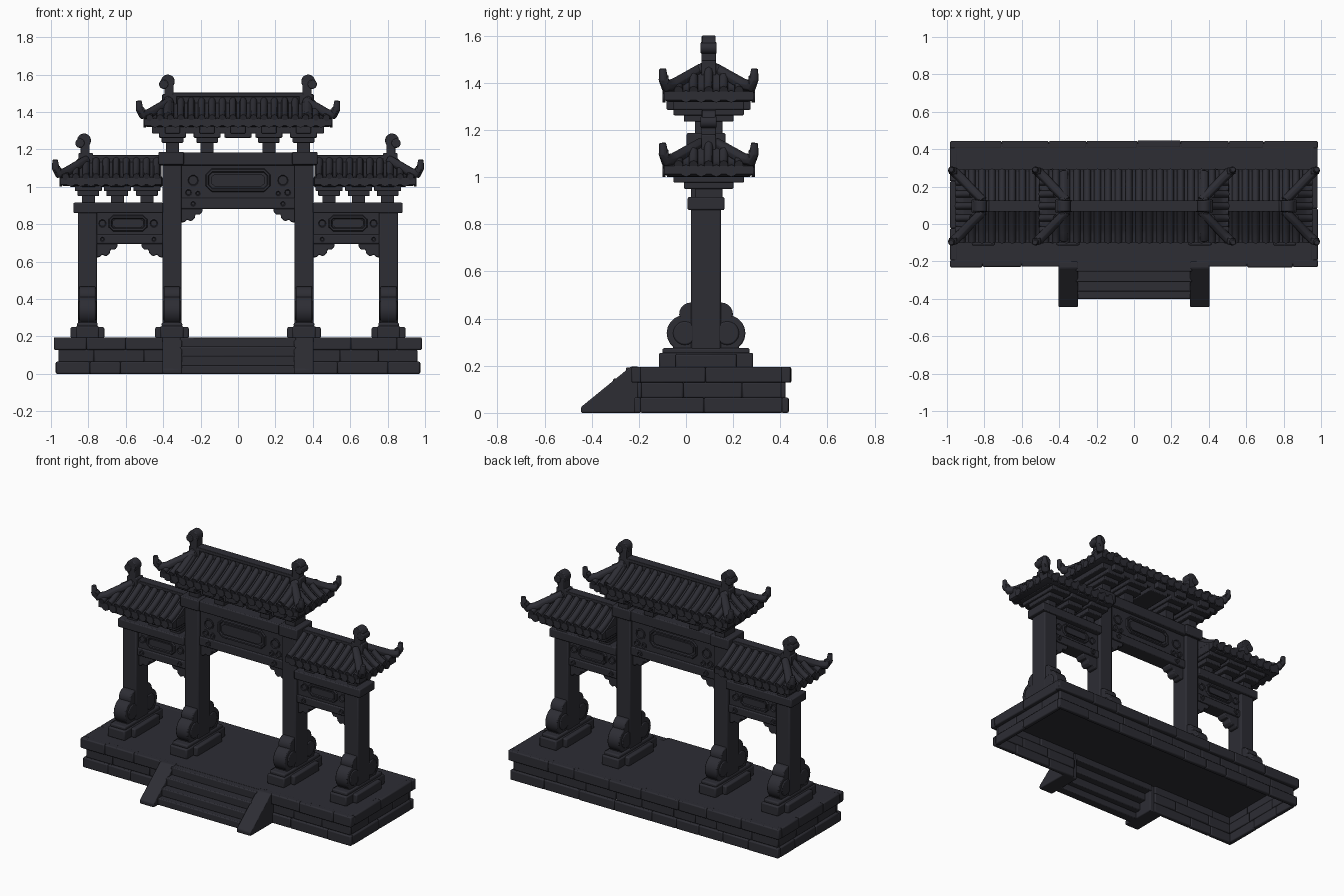
import bpy, bmesh, math, random
from mathutils import Vector

if "Cube" in bpy.data.objects:
    bpy.data.objects.remove(bpy.data.objects["Cube"])
random.seed(4)

stone = bpy.data.materials.new("dark_slate_stone")
stone.diffuse_color = (0.026, 0.026, 0.034, 1)
stone.use_nodes = True
stone.node_tree.nodes["Principled BSDF"].inputs["Base Color"].default_value = stone.diffuse_color
CY, RY = 0.085, 0.096          # depth centre of columns / of roofs


def finish(bm, name, bevel=0.006, angle=35):
    bmesh.ops.recalc_face_normals(bm, faces=bm.faces)
    me = bpy.data.meshes.new(name)
    bm.to_mesh(me)
    bm.free()
    ob = bpy.data.objects.new(name, me)
    bpy.context.collection.objects.link(ob)
    me.materials.append(stone)
    if bevel:
        m = ob.modifiers.new("worn_edges", 'BEVEL')
        m.width, m.segments, m.limit_method = bevel, 2, 'ANGLE'
    bpy.ops.object.select_all(action='DESELECT')
    ob.select_set(True)
    bpy.context.view_layer.objects.active = ob
    bpy.ops.object.shade_smooth_by_angle(angle=math.radians(angle))
    return ob


def loft(bm, rings):
    vs = [[bm.verts.new(p) for p in r] for r in rings]
    n = len(vs[0])
    for a, b in zip(vs, vs[1:]):
        for i in range(n):
            bm.faces.new((a[i], a[(i + 1) % n], b[(i + 1) % n], b[i]))
    bm.faces.new(vs[0])
    bm.faces.new(vs[-1])


def prism(bm, prof, axis, a, b):
    put = (lambda p, k: (k, p[0], p[1])) if axis == 'x' else (lambda p, k: (p[0], k, p[1]))
    loft(bm, [[put(p, k) for p in prof] for k in (a, b)])


def box(bm, x0, x1, y0, y1, z0, z1):
    prism(bm, [(y0, z0), (y1, z0), (y1, z1), (y0, z1)], 'x', x0, x1)


def disc(bm, u, v, r, axis, a, b, n=20):
    prism(bm, [(u + r * math.cos(2 * math.pi * i / n), v + r * math.sin(2 * math.pi * i / n))
               for i in range(n)], axis, a, b)


def tube(bm, pts, radii, n=8, ref=(0, 0, 1), closed=False):
    pts = [Vector(p) for p in pts]
    if closed:
        pts = pts + pts[:2]
    rings = []
    for i, p in enumerate(pts):
        t = (pts[min(i + 1, len(pts) - 1)] - pts[max(i - 1, 0)]).normalized()
        s = t.cross(Vector(ref)).normalized()
        w = s.cross(t)
        r = radii[i] if isinstance(radii, list) else radii
        rings.append([p + r * (math.cos(2 * math.pi * k / n) * s + math.sin(2 * math.pi * k / n) * w)
                      for k in range(n)])
    loft(bm, rings)


# platform: thin rings of worn stones under a slab, hollow underneath and open behind the steps
def cuts(a, b):
    c = [a]
    while b - c[-1] > 0.36:
        c.append(c[-1] + random.uniform(0.15, 0.28))
    return c + [b]


bm = bmesh.new()
for z0, z1, inset, th in ((0, 0.065, 0.01, 0.03), (0.062, 0.13, 0.024, 0.02), (0.128, 0.195, 0, 0.04)):
    X, Y0, Y1 = 0.983 - inset, -0.23 + inset, 0.445 - inset
    for y0, runs in ((Y0, ((-X, -0.33), (0.33, X))), (Y1 - th, ((-X, X),))):
        for run in runs:
            c = cuts(*run)
            for a, b in zip(c, c[1:]):
                j = random.uniform(-0.002, 0.002)
                box(bm, a, b, y0 + j, y0 + th + j, z0, z1)
    for x0 in (-X, X - th):
        c = cuts(Y0 + th - 0.005, Y1 - th + 0.005)
        for a, b in zip(c, c[1:]):
            j = random.uniform(-0.002, 0.002)
            box(bm, x0 + j, x0 + th + j, a, b, z0, z1)
finish(bm, "platform_stones", 0.007)
bm = bmesh.new()
box(bm, -0.96, 0.96, -0.215, 0.43, 0.18, 0.194)
finish(bm, "platform_slab", 0)

# steps and their sloping side walls
bm = bmesh.new()
for z, y in ((0.045, -0.4), (0.095, -0.36), (0.145, -0.31), (0.193, -0.255)):
    box(bm, -0.31, 0.31, y, y + 0.06, z - 0.053 if z > 0.05 else 0, z)
finish(bm, "steps")
bm = bmesh.new()
for s in (-1, 1):
    prism(bm, [(-0.445, 0), (-0.445, 0.025), (-0.235, 0.196), (-0.2, 0.196), (-0.2, 0)],
          'x', s * 0.3, s * 0.403)
finish(bm, "step_side_walls")

# columns with plinths and drum stones
cols, bases, drums = bmesh.new(), bmesh.new(), bmesh.new()
for x, top in ((-0.805, 0.9), (-0.353, 1.17), (0.353, 1.17), (0.805, 0.9)):
    box(cols, x - 0.051, x + 0.051, CY - 0.063, CY + 0.063, 0.19, top)
    box(bases, x - 0.09, x + 0.09, CY - 0.13, CY + 0.13, 0.19, 0.25)
    box(bases, x - 0.062, x + 0.062, CY - 0.2, CY + 0.2, 0.19, 0.255)
    box(bases, x - 0.055, x + 0.055, CY - 0.185, CY + 0.185, 0.25, 0.275)
    for s in (-1, 1):
        disc(drums, CY + s * 0.09, 0.338, 0.077, 'x', x - 0.043, x + 0.043)
        disc(drums, CY + s * 0.09, 0.338, 0.05, 'x', x - 0.049, x + 0.049)
        disc(drums, CY + s * 0.064, 0.418, 0.05, 'x', x - 0.043, x + 0.043)
        box(drums, x - 0.043, x + 0.043, CY, CY + s * 0.14, 0.27, 0.32)
finish(cols, "columns", 0.008)
finish(bases, "column_plinths", 0.008)
finish(drums, "drum_stones")

# lintel panels, cap beams and carved plaques
bm, carve, brk = bmesh.new(), bmesh.new(), bmesh.new()
box(bm, -0.42, 0.42, CY - 0.07, CY + 0.07, 1.115, 1.183)
box(bm, -0.31, 0.31, CY - 0.042, CY + 0.042, 0.93, 1.12)
box(bm, -0.31, 0.31, CY - 0.052, CY + 0.052, 0.882, 0.94)
for s in (-1, 1):
    box(bm, s * 0.29, s * 0.425, CY - 0.082, CY + 0.082, 1.118, 1.187)
    box(bm, s * 0.4, s * 0.88, CY - 0.078, CY + 0.078, 0.86, 0.915)
    box(bm, s * 0.4, s * 0.76, CY - 0.04, CY + 0.04, 0.74, 0.87)
    box(bm, s * 0.4, s * 0.76, CY - 0.05, CY + 0.05, 0.695, 0.745)
finish(bm, "lintels")


def plaque(x, z, w, h, y):
    c = h * 0.5
    p = [(x - w + c, z - h), (x + w - c, z - h), (x + w, z - h + c), (x + w, z + h - c),
         (x + w - c, z + h), (x - w + c, z + h), (x - w, z + h - c), (x - w, z - h + c)]
    tube(carve, [(a, y, b) for a, b in p], 0.01, 6, (0, 1, 0), True)
    prism(carve, [(x + (a - x) * 0.88, z + (b - z) * 0.65) for a, b in p], 'y', y - 0.007, y + 0.007)


for f in (-1, 1):
    plaque(0, 1.035, 0.165, 0.052, CY + f * 0.044)
    for s in (-1, 1):
        plaque(s * 0.588, 0.805, 0.095, 0.034, CY + f * 0.042)
        for x, z, r, d in ((0.24, 1.035, 0.03, 0.044), (0.265, 0.97, 0.018, 0.044), (0.215, 0.965, 0.014, 0.044),
                           (0.24, 0.91, 0.014, 0.053), (0.45, 0.805, 0.022, 0.042), (0.725, 0.805, 0.022, 0.042),
                           (0.45, 0.72, 0.013, 0.051), (0.725, 0.72, 0.013, 0.051)):
            ring = [(s * x + r * math.cos(k * 0.628), CY + f * d, z + r * math.sin(k * 0.628)) for k in range(10)]
            tube(carve, ring, 0.006, 5, (0, 1, 0), True)
finish(carve, "carved_plaques", 0)

# scalloped corner brackets under the lintels
prof = [(-0.01, 0.01), (0.11, 0.01), (0.113, -0.015), (0.1, -0.033), (0.075, -0.033), (0.07, -0.055),
        (0.05, -0.07), (0.03, -0.06), (0.015, -0.075), (-0.01, -0.075)]
for s in (-1, 1):
    for x, z, d in ((0.302, 0.885, -1), (0.404, 0.698, 1), (0.756, 0.698, -1)):
        prism(brk, [(s * (x + d * u), z + v) for u, v in prof], 'y', CY - 0.035, CY + 0.035)
finish(brk, "corner_brackets", 0.005)

# stepped roof brackets
bm = bmesh.new()
for dz, xs, x0, x1 in ((0, (-0.35, -0.165, 0, 0.165, 0.35), -0.46, 0.46),
                       (-0.285, (-0.8, -0.645, -0.487), -0.9, -0.405),
                       (-0.285, (0.8, 0.645, 0.487), 0.405, 0.9)):
    box(bm, x0, x1, RY - 0.15, RY + 0.15, 1.285 + dz, 1.34 + dz)
    for x in xs:
        for w, d, z0, z1 in ((0.035, 0.058, 1.18, 1.24), (0.058, 0.105, 1.235, 1.27), (0.072, 0.15, 1.262, 1.295),
                             (0.04, 0.178, 1.285, 1.335)):
            if x or z0 > 1.25:
                box(bm, x - w, x + w, RY - d, RY + d, max(z0 + dz, 0.9), z1 + dz)
finish(bm, "roof_brackets", 0.005)

# tiled roofs: lofted deck, rib tiles, drips, ridges, hips and finials
D, DX = 0.19, 0.125


def roof(name, dz, lo, hi, hips):
    Z = lambda t: 1.362 + dz + 0.1 * t ** 1.3
    deck, tiles, ridge, fin = (bmesh.new() for _ in range(4))
    rings = []
    for t, drop in [(0.12, 0.05), (0, 0.035)] + [(k / 6 * 0.97, 0) for k in range(7)]:
        a = lo + (DX * t if -1 in hips else 0)
        b = hi - (DX * t if 1 in hips else 0)
        y = D * (1 - t)
        rings.append([(x, RY + f, Z(t) - drop) for x, f in ((a, -y), (b, -y), (b, y), (a, y))])
    loft(deck, rings)
    finish(deck, name + "_deck", 0)

    def rib(at, tmax):
        if tmax < 0.15:
            return
        tube(tiles, [at(tmax * k / 5 - 0.02, Z(max(tmax * k / 5, 0)) + 0.006) for k in range(6)], 0.019)

    def drip(at):
        tube(tiles, [at(-0.03, Z(0) - 0.02), at(0.04, Z(0) - 0.02)], 0.026)

    n = round((hi - lo) / 0.056)
    step = (hi - lo) / n
    for f in (-1, 1):
        for i in range(n):
            x = lo + (i + 0.5) * step
            edge = min([(hi - x if h > 0 else x - lo) / DX for h in hips] + [1])
            rib(lambda t, z: (x, RY + f * D * (1 - t), z), edge)
            if 0 < i:
                drip(lambda t, z: (x - step / 2, RY + f * D * (1 - t), z))
    for h in hips:
        e = hi if h > 0 else lo
        for k in range(-2, 3):
            rib(lambda t, z: (e - h * DX * t, RY + k * 0.064, z), 1 - abs(k) * 0.064 / D)
            if k < 2:
                drip(lambda t, z: (e - h * D * t, RY + (k + 0.5) * 0.064, z))
        # hip ridges with upturned tips
        xr = e - h * DX
        for f in (-1, 1):
            path = ((-0.015, 0.03, 1.46), (0.045, 0.09, 1.425), (0.1, 0.148, 1.392), (0.135, 0.18, 1.387),
                    (0.152, 0.192, 1.415), (0.155, 0.195, 1.46))
            tube(ridge, [(xr + h * u, RY + f * v, z + dz) for u, v, z in path],
                 [0.024, 0.025, 0.026, 0.027, 0.021, 0.015], 8, (h, -f, 0.3))
            disc(ridge, xr + h * 0.145, 1.41 + dz, 0.022, 'y', RY + f * 0.17, RY + f * 0.205, 10)
            if dz == 0:
                tube(ridge, [(xr, RY + f * D * (1 - t), Z(t) + 0.014) for t in (0.04, 0.3, 0.5, 0.75, 1)], 0.025)
        # curled finial
        disc(fin, xr, 1.563 + dz, 0.037, 'y', RY - 0.03, RY + 0.03)
        disc(fin, xr + h * 0.022, 1.548 + dz, 0.025, 'y', RY - 0.034, RY + 0.034)
        for u0, u1, z0, z1 in ((-0.03, 0.018, 1.44, 1.56), (-0.048, 0.03, 1.43, 1.495)):
            box(fin, xr + h * u0, xr + h * u1, RY - 0.031, RY + 0.031, z0 + dz, z1 + dz)
    a = lo + (DX if -1 in hips else 0)
    b = hi - (DX if 1 in hips else 0)
    top = 1.503 if dz == 0 else 1.485
    box(ridge, a, b, RY - 0.022, RY + 0.022, 1.43 + dz, top + dz)
    box(ridge, a, b, RY - 0.03, RY + 0.03, top - 0.022 + dz, top + dz)
    finish(tiles, name + "_tiles", 0, 50)
    finish(ridge, name + "_ridges", 0.003, 50)
    finish(fin, name + "_finials", 0.005)


roof("upper_roof", 0, -0.5, 0.5, (-1, 1))
roof("left_roof", -0.315, -0.948, -0.408, (-1,))
roof("right_roof", -0.315, 0.408, 0.948, (1,))
